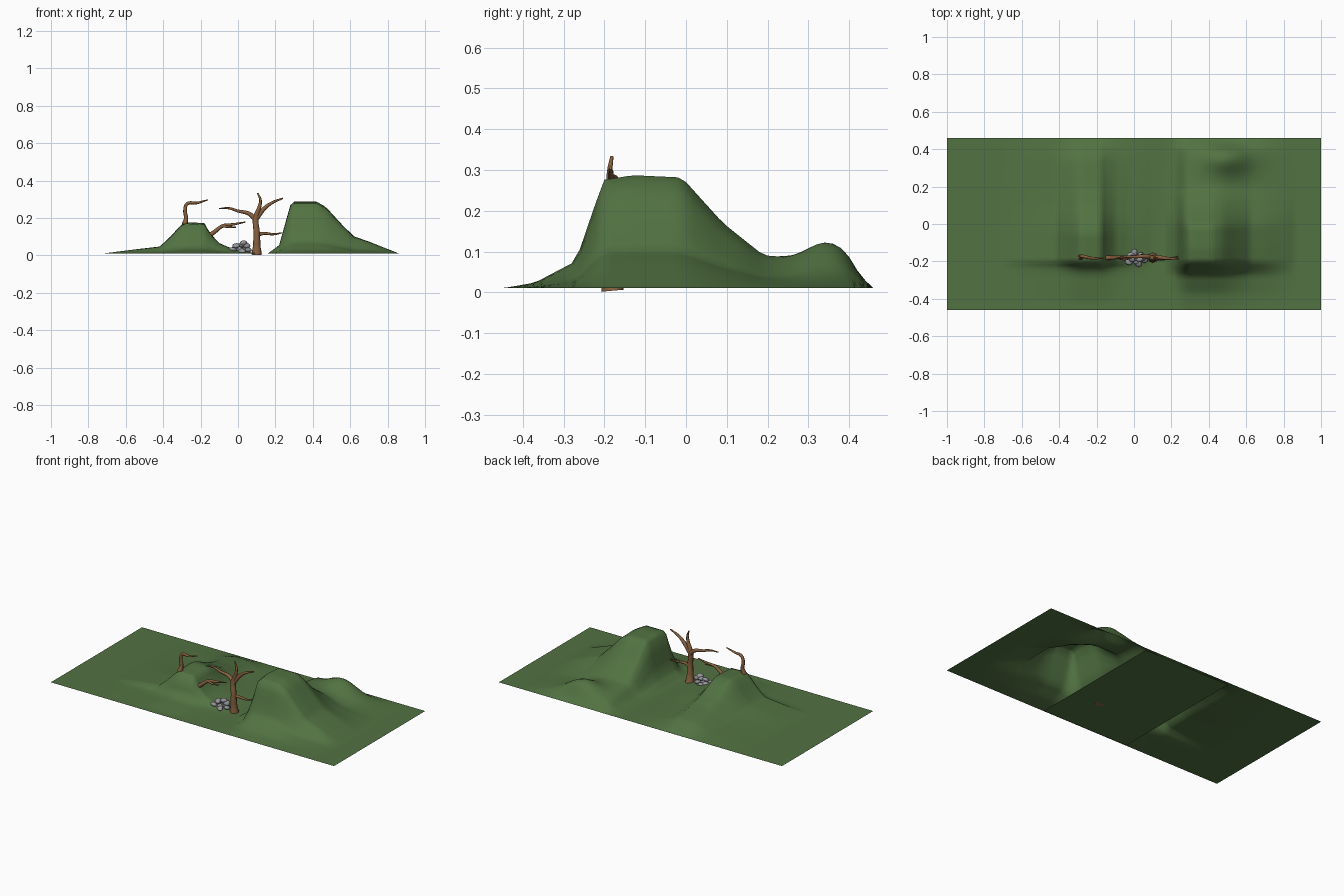
import bpy, bmesh, math, random
from mathutils import Vector

if "Cube" in bpy.data.objects:
    bpy.data.objects.remove(bpy.data.objects["Cube"])

random.seed(4)


def material(name, col):
    m = bpy.data.materials.new(name)
    m.diffuse_color = (*col, 1)
    m.use_nodes = True
    m.node_tree.nodes["Principled BSDF"].inputs["Base Color"].default_value = m.diffuse_color
    return m


grass = material("grass", (0.085, 0.17, 0.055))
bark = material("bark", (0.25, 0.12, 0.05))
stone = material("stone", (0.3, 0.3, 0.32))


def lerp(pts, t):
    # piecewise linear profile lookup
    if t <= pts[0][0]:
        return pts[0][1]
    for (a, u), (b, v) in zip(pts, pts[1:]):
        if t <= b:
            return u + (v - u) * (t - a) / (b - a)
    return pts[-1][1]


# hill profiles: across x and along y
RIGHT_X = [(.16, 0), (.22, .16), (.25, .55), (.285, 1), (.42, 1), (.47, .9), (.55, .58),
           (.62, .33), (.7, .23), (.86, 0)]
RIGHT_Y = [(-.45, 0), (-.37, .05), (-.27, .24), (-.225, .72), (-.2, .96), (-.13, 1), (-.01, .98),
           (.09, .58), (.19, .29), (.3, .22), (.4, .16), (.46, 0)]
LEFT_X = [(-.72, 0), (-.55, .13), (-.42, .22), (-.37, .48), (-.31, .88), (-.285, 1), (-.18, .97),
          (-.15, .65), (-.1, .33), (-.03, .15), (.1, 0)]
LEFT_Y = [(-.42, 0), (-.27, .12), (-.225, .3), (-.2, .95), (-.05, 1), (0, .9),
          (.1, .62), (.2, .45), (.35, .3), (.43, .08), (.46, 0)]


def height(x, y):
    r = .277 * lerp(RIGHT_X, x) * lerp(RIGHT_Y, y)
    l = .168 * lerp(LEFT_X, x) * lerp(LEFT_Y, y)
    edge = min(1, max(0, (.46 - y) / .07))
    bump = .068 * math.exp(-((x - .5) / .13) ** 2 - ((y - .35) / .08) ** 2) * edge
    return .01 + max(r, l) + bump


# grassy terrain
bpy.ops.mesh.primitive_grid_add(x_subdivisions=100, y_subdivisions=46, size=2)
land = bpy.context.object
land.name = "hilly_ground"
for v in land.data.vertices:
    v.co.y *= .46
    v.co.z = height(v.co.x, v.co.y)
land.data.materials.append(grass)
bpy.ops.object.shade_smooth()

# flat sheet beneath the valley
bpy.ops.mesh.primitive_plane_add(size=1, location=(-.015, 0, .004))
floor = bpy.context.object
floor.name = "valley_floor"
floor.scale = (.61, .9, 1)
floor.data.materials.append(grass)


def branches(name, y, paths):
    # each path: (x, z, radius) points, tapering, with a slight y wobble
    cu = bpy.data.curves.new(name, 'CURVE')
    cu.dimensions = '3D'
    cu.bevel_depth = 1
    cu.bevel_resolution = 2
    cu.resolution_u = 5
    cu.use_fill_caps = True
    for pts in paths:
        sp = cu.splines.new('BEZIER')
        sp.bezier_points.add(len(pts) - 1)
        for i, (bp, (x, z, r)) in enumerate(zip(sp.bezier_points, pts)):
            bp.co = (x, y + (random.uniform(-.008, .008) if i else 0), z)
            bp.radius = r
            bp.handle_left_type = bp.handle_right_type = 'AUTO'
    ob = bpy.data.objects.new(name, cu)
    bpy.context.collection.objects.link(ob)
    cu.materials.append(bark)
    bpy.ops.object.select_all(action='DESELECT')
    ob.select_set(True)
    bpy.context.view_layer.objects.active = ob
    bpy.ops.object.convert(target='MESH')
    bpy.ops.object.shade_smooth()


# bare trees
branches("dead_tree", -.18, [
    [(.1, .004, .028), (.1, .05, .02), (.1, .12, .017), (.095, .2, .015), (.115, .26, .01),
     (.12, .295, .007), (.105, .333, .004)],
    [(.095, .19, .014), (.06, .222, .011), (0, .237, .008), (-.05, .252, .006), (-.1, .25, .003)],
    [(.1, .2, .014), (.14, .25, .011), (.18, .28, .008), (.24, .305, .004)],
    [(.1, .11, .012), (.14, .117, .008), (.19, .113, .006), (.235, .12, .003)]])
branches("hilltop_tree", -.178, [
    [(-.285, .165, .016), (-.278, .2, .011), (-.283, .24, .01), (-.272, .275, .009),
     (-.22, .28, .007), (-.16, .297, .003)]])
branches("hillside_branch", -.182, [
    [(-.16, .1, .013), (-.12, .13, .011), (-.08, .158, .009), (-.03, .165, .007), (.04, .178, .003)],
    [(-.08, .157, .008), (-.05, .152, .006), (-.01, .15, .003)]])

# heap of stones
rocks = [(-.055, -.18, .025), (-.03, -.2, .03), (-.02, -.17, .032), (.01, -.195, .03), (.035, -.17, .03),
         (.055, -.19, .028), (-.01, -.185, .052), (.02, -.18, .055), (.045, -.18, .052),
         (.03, -.185, .065), (0, -.155, .028), (.02, -.21, .024)]
for i, (x, y, z) in enumerate(rocks):
    bpy.ops.mesh.primitive_ico_sphere_add(subdivisions=2, radius=.019, location=(x, y, z))
    o = bpy.context.object
    o.name = f"stone_{i + 1}"
    o.scale = (random.uniform(.9, 1.3), random.uniform(.8, 1.1), random.uniform(.6, .85))
    o.rotation_euler = (random.uniform(-.4, .4), random.uniform(-.4, .4), random.uniform(0, 3))
    o.data.materials.append(stone)
    bpy.ops.object.shade_smooth()
